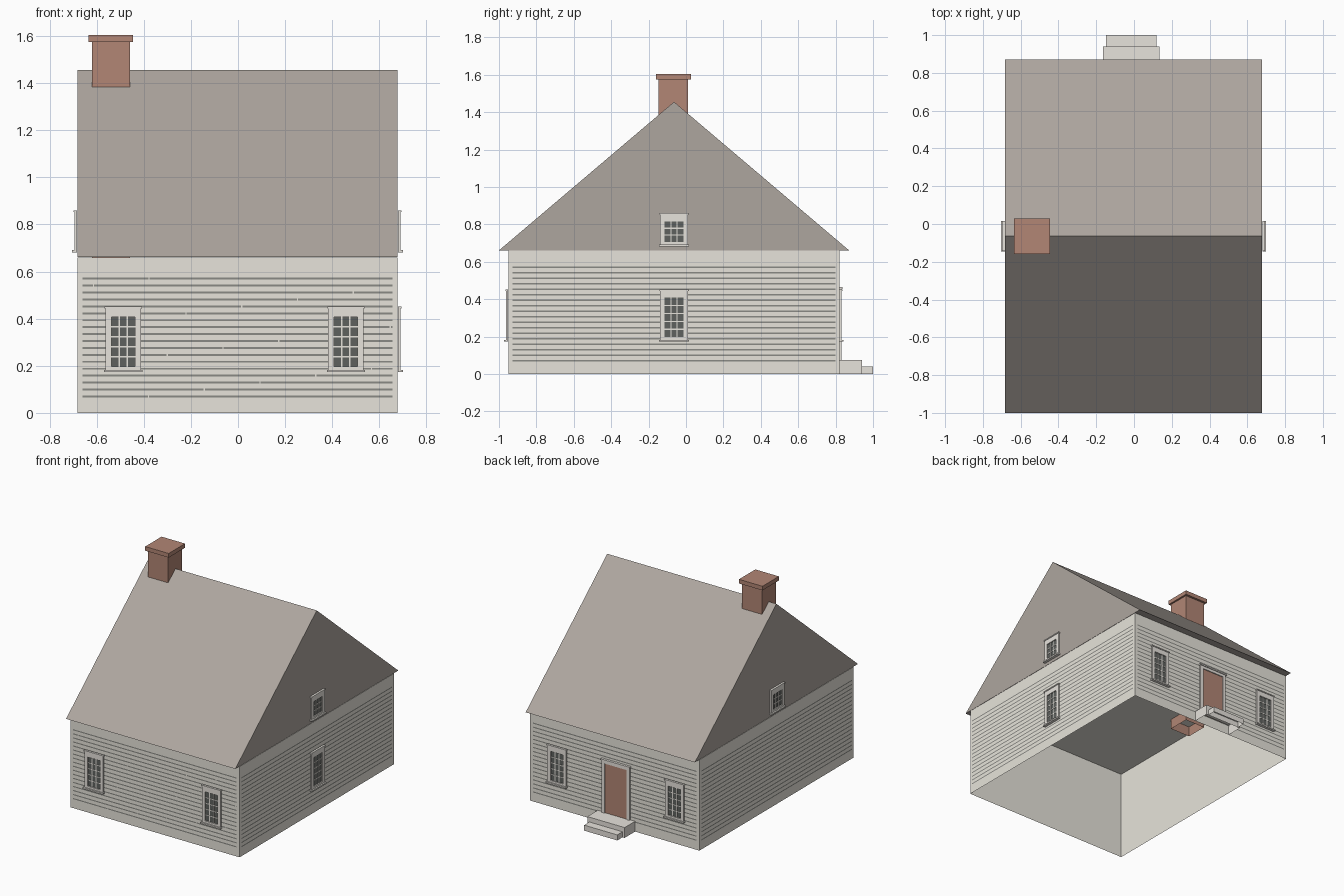
import bpy
import bmesh
from mathutils import Vector, Matrix

cube = bpy.data.objects.get("Cube")
if cube:
    bpy.data.objects.remove(cube, do_unlink=True)


def material(name, srgb):
    lin = [((c / 255 + 0.055) / 1.055) ** 2.4 for c in srgb] + [1]
    m = bpy.data.materials.new(name)
    m.use_nodes = True
    m.diffuse_color = lin
    m.node_tree.nodes["Principled BSDF"].inputs["Base Color"].default_value = lin
    return m


WALL = material("wall paint", (231, 228, 219))
TRIM = material("trim paint", (237, 233, 226))
ROOF = material("roof shingle", (174, 166, 159))
BRICK = material("brick red", (178, 134, 117))
GLASS = material("window glass", (94, 97, 94))
GROOVE = material("siding shadow line", (138, 138, 133))

# Main dimensions
LEFT, RIGHT, FRONT, BACK = 0.678, -0.682, -0.95, 0.82
EAVE, RIDGE, MID_Y = 0.661, 1.455, -0.064


def add_box(bm, lo, hi, slot=0, open_down=False):
    lo, hi = Vector(lo), Vector(hi)
    mat = Matrix.Translation((lo + hi) / 2) @ Matrix.Diagonal((*(hi - lo), 1))
    verts = bmesh.ops.create_cube(bm, size=1, matrix=mat)["verts"]
    faces = {f for v in verts for f in v.link_faces}
    for f in faces:
        f.material_index = slot
    if open_down:
        low = [f for f in faces if all(abs(v.co.z - lo.z) < 1e-5 for v in f.verts)]
        bmesh.ops.delete(bm, geom=low, context="FACES_ONLY")


def finish(bm, name, mats, matrix=None):
    mesh = bpy.data.meshes.new(name)
    bm.to_mesh(mesh)
    bm.free()
    for m in mats:
        mesh.materials.append(m)
    ob = bpy.data.objects.new(name, mesh)
    if matrix:
        ob.matrix_world = matrix
    bpy.context.collection.objects.link(ob)


def box(name, lo, hi, mat, open_down=False):
    bm = bmesh.new()
    add_box(bm, lo, hi, 0, open_down)
    finish(bm, name, [mat])


def wall_frame(side):
    """Local x runs along the wall, local -y points outward, z is up."""
    turns = {"front": 0, "left": 90, "back": 180, "right": 270}
    origin = {"front": (0, FRONT, 0), "left": (LEFT, 0, 0),
              "back": (0, BACK, 0), "right": (RIGHT, 0, 0)}[side]
    turn = Matrix.Rotation(turns[side] * 0.017453293, 4, "Z")
    return Matrix.Translation(origin) @ turn


def along(side, coord):
    return coord if side in ("front", "left") else -coord


# Walls: a shell open below, with its ceiling just under the roof
box("walls", (RIGHT, FRONT, 0), (LEFT, BACK, EAVE - 0.002), WALL, True)

# Siding lines on each wall, between the corner boards
for side in ("front", "back", "left", "right"):
    a, b = (RIGHT, LEFT) if side in ("front", "back") else (FRONT, BACK)
    u0, u1 = sorted((along(side, a + 0.022), along(side, b - 0.022)))
    bm = bmesh.new()
    for i in range(18):
        z = 0.07 + i * 0.0294
        spans = [(u0, u1)]
        if side == "front":
            # Staggered board joints break the lines
            joint = u0 + (0.28 + (i - 17) * 0.2366) % 1.34
            if u0 < joint < u1 - 0.01:
                spans = [(u0, joint), (joint + 0.005, u1)]
        for s, e in spans:
            corners = [(s, z - 0.004), (e, z - 0.004), (e, z + 0.004), (s, z + 0.004)]
            bm.faces.new([bm.verts.new((x, -0.0015, h)) for x, h in corners])
    finish(bm, side + "_siding", [GROOVE], wall_frame(side))

# Roof: solid prism with gables flush to the side walls
bm = bmesh.new()
profile = [(-1, EAVE), (0.872, EAVE), (MID_Y, RIDGE)]
end = bm.faces.new([bm.verts.new((RIGHT, y, z)) for y, z in profile])
ext = bmesh.ops.extrude_face_region(bm, geom=[end], use_keep_orig=True)
moved = [g for g in ext["geom"] if isinstance(g, bmesh.types.BMVert)]
bmesh.ops.translate(bm, verts=moved, vec=(LEFT - RIGHT, 0, 0))
bmesh.ops.recalc_face_normals(bm, faces=bm.faces)
finish(bm, "roof", [ROOF])

# Chimney: shaft hanging just below the ceiling, with a flat cap
box("chimney_shaft", (-0.62, -0.148, 0.585), (-0.458, 0.012, 1.575), BRICK, True)
box("chimney_cap", (-0.634, -0.16, 1.575), (-0.445, 0.028, 1.605), BRICK)


def window(name, side, coord, z0, z1, rows):
    c = along(side, coord)
    g0, g1, gw, fw, cols = z0 + 0.016, z1 - 0.042, 0.05, 0.075, 3
    back = -0.001
    bm = bmesh.new()
    # Casing boards, head cap and sill
    add_box(bm, (c - fw, -0.012, z0), (c - gw, back, z1))
    add_box(bm, (c + gw, -0.012, z0), (c + fw, back, z1))
    add_box(bm, (c - gw, -0.012, z0), (c + gw, back, g0))
    add_box(bm, (c - gw, -0.012, g1), (c + gw, back, z1))
    add_box(bm, (c - fw - 0.004, -0.016, z1 - 0.006), (c + fw + 0.004, back, z1 + 0.002))
    add_box(bm, (c - fw - 0.006, -0.022, z0 - 0.008), (c + fw + 0.006, back, z0 + 0.002))
    # Glass and glazing bars
    add_box(bm, (c - gw, -0.004, g0), (c + gw, back, g1), 1)
    for i in range(1, cols):
        u = c - gw + 2 * gw * i / cols
        add_box(bm, (u - 0.003, -0.007, g0), (u + 0.003, back, g1))
    for i in range(1, rows):
        z = g0 + (g1 - g0) * i / rows
        add_box(bm, (c - gw, -0.0065, z - 0.003), (c + gw, back, z + 0.003))
    finish(bm, name, [TRIM, GLASS], wall_frame(side))


# Windows
for side in ("front", "back"):
    for label, x in (("left", 0.458), ("right", -0.487)):
        window(f"{side}_{label}_window", side, x, 0.181, 0.45, 5)
window("left_wall_window", "left", MID_Y, 0.181, 0.45, 5)
for side in ("left", "right"):
    window(side + "_gable_window", side, MID_Y, 0.69, 0.858, 3)

# Back door with its casing
DOOR_X = -0.015
c = along("back", DOOR_X)
bm = bmesh.new()
for s in (-1, 1):
    u = sorted((c + s * 0.088, c + s * 0.112))
    add_box(bm, (u[0], -0.012, 0.075), (u[1], -0.001, 0.455))
add_box(bm, (c - 0.088, -0.012, 0.435), (c + 0.088, -0.001, 0.455))
add_box(bm, (c - 0.118, -0.018, 0.455), (c + 0.118, -0.001, 0.465))
finish(bm, "door_casing", [TRIM], wall_frame("back"))
bm = bmesh.new()
add_box(bm, (c - 0.088, -0.005, 0.075), (c + 0.088, -0.001, 0.435))
finish(bm, "door", [BRICK], wall_frame("back"))

# Back steps, hollow below
box("upper_step", (DOOR_X - 0.15, BACK, 0), (DOOR_X + 0.15, 0.94, 0.075), TRIM, True)
box("lower_step", (DOOR_X - 0.133, 0.94, 0), (DOOR_X + 0.133, 1, 0.04), TRIM, True)
